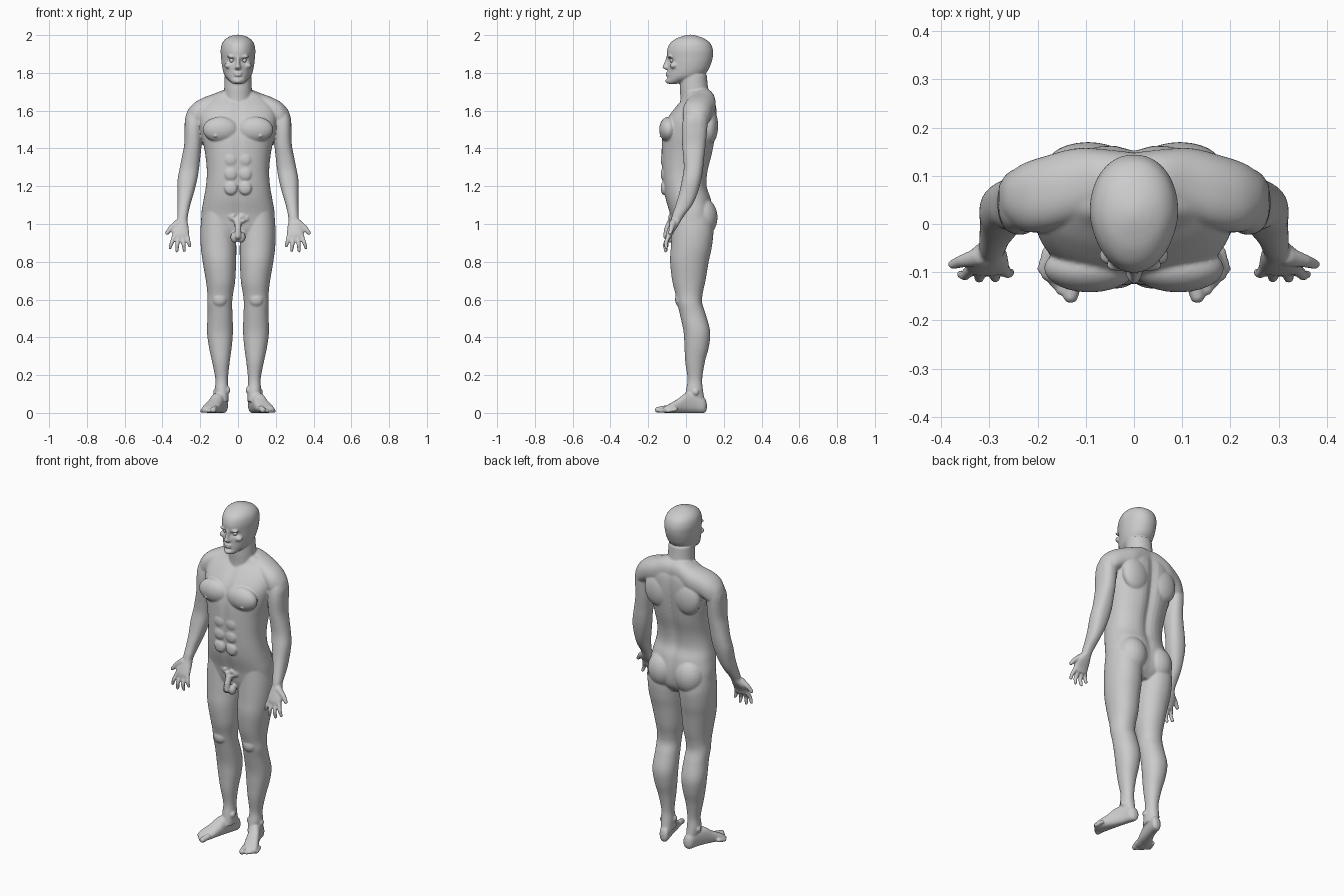
import bpy, bmesh, math, random
from mathutils import Vector, Matrix

random.seed(3)
mid = bmesh.new()    # parts on the centre line
side = bmesh.new()   # parts of one side, mirrored later


def g(d, w):
    return math.exp(-(d / w) ** 2)


def loft(bm, rows, axis='z', n=2.3, mod=None, steps=5, sides=48):
    """Skin rounded cross-sections (t, u0, u1, v0, v1), smoothed along the axis."""
    pts = [rows[0]] + list(rows) + [rows[-1]]
    fine = []
    for i in range(1, len(pts) - 2):
        for k in range(steps):
            s = k / steps
            fine.append([0.5 * (2 * b + (c - a) * s + (2 * a - 5 * b + 4 * c - d) * s * s
                                + (3 * b - a - 3 * c + d) * s ** 3)
                         for a, b, c, d in zip(*pts[i - 1:i + 3])])
    fine.append(rows[-1])
    rings = []
    for t, u0, u1, v0, v1 in fine:
        ring = []
        for k in range(sides):
            a = 2 * math.pi * k / sides
            c, s = math.cos(a), math.sin(a)
            u = (u0 + u1) / 2 + (u1 - u0) / 2 * math.copysign(abs(c) ** (2 / n), c)
            v = (v0 + v1) / 2 + (v1 - v0) / 2 * math.copysign(abs(s) ** (2 / n), s)
            p = Vector({'z': (u, v, t), 'x': (t, u, v), 'y': (u, t, v)}[axis])
            ring.append(bm.verts.new(mod(p) if mod else p))
        rings.append(ring)
    for r, q in zip(rings, rings[1:]):
        for k in range(sides):
            j = (k + 1) % sides
            bm.faces.new((r[k], r[j], q[j], q[k]))
    bm.faces.new(rings[0][::-1])
    bm.faces.new(rings[-1])


def blob(bm, c, r):
    m = Matrix.Translation(c) @ Matrix.Diagonal((*r, 1))
    bmesh.ops.create_uvsphere(bm, u_segments=24, v_segments=16, radius=1, matrix=m)


def limb(bm, pts, radii):
    """Chain of rounded segments, for fingers and toes."""
    for p, r in zip(pts, radii):
        blob(bm, p, (r, r, r))
    for p, q, r1, r2 in zip(pts, pts[1:], radii, radii[1:]):
        p, q = Vector(p), Vector(q)
        m = Matrix.Translation((p + q) / 2) @ (q - p).to_track_quat('Z', 'Y').to_matrix().to_4x4()
        bmesh.ops.create_cone(bm, cap_ends=True, segments=20, radius1=r1, radius2=r2,
                              depth=(q - p).length, matrix=m)


# Torso with spine groove and centre line
def torso_mod(p):
    if p.y > 0:
        p.y -= 0.018 * g(p.x, 0.028) * g(p.z - 1.4, 0.35)
    else:
        p.y += 0.006 * g(p.x, 0.015)
    return p


torso = [(.92, .10, -.05, .10), (.97, .185, -.07, .135), (1.05, .194, -.085, .145),
         (1.13, .182, -.108, .135), (1.2, .17, -.12, .113), (1.28, .165, -.127, .118),
         (1.38, .175, -.13, .143), (1.47, .195, -.126, .158), (1.55, .208, -.104, .165),
         (1.62, .2, -.055, .162), (1.67, .15, -.01, .145), (1.7, .09, .0, .13)]
loft(mid, [(z, -w, w, f, b) for z, w, f, b in torso], n=2.4, mod=torso_mod)

# Neck
loft(mid, [(1.6, -.085, .085, -.035, .135), (1.66, -.076, .076, -.03, .13),
           (1.72, -.073, .073, -.032, .117), (1.79, -.07, .07, -.03, .11)], n=2.1)


# Head with eye sockets
def head_mod(p):
    p.x *= 1 - 0.15 * max(0, (0.02 - p.y) / 0.12)
    if p.y < 0:
        p.y += 0.016 * g(abs(p.x) - .034, .018) * g(p.z - 1.866, .014)
        p.y += 0.006 * g(p.z - 1.774, .008) * g(p.x, .03)
    return p


head = [(1.742, .028, -.096, -.05), (1.755, .046, -.104, .0), (1.78, .069, -.1, .08),
        (1.81, .08, -.097, .115), (1.85, .087, -.097, .133), (1.885, .09, -.1, .142),
        (1.92, .092, -.1, .143), (1.955, .085, -.086, .13), (1.98, .066, -.055, .1),
        (1.995, .038, -.016, .062), (2.002, .01, .012, .034)]
loft(mid, [(z, -w, w, f, b) for z, w, f, b in head], n=2.15, mod=head_mod)

# Nose, lips, chin, brow, cheeks
loft(mid, [(1.816, -.014, .014, -.106, -.07), (1.828, -.018, .018, -.124, -.07),
           (1.836, -.014, .014, -.124, -.07), (1.856, -.01, .01, -.115, -.07),
           (1.89, -.011, .011, -.103, -.07)], n=2, sides=24)
blob(mid, (0, -.096, 1.8), (.022, .011, .006))
blob(mid, (0, -.096, 1.788), (.02, .012, .007))
blob(mid, (0, -.09, 1.757), (.022, .02, .014))
blob(side, (.032, -.085, 1.886), (.027, .014, .008))
blob(side, (.05, -.065, 1.838), (.022, .02, .016))

# Trapezius and shoulder cap
loft(side, [(0, .01, .148, 1.58, 1.72), (.06, .02, .155, 1.57, 1.715), (.12, .0, .157, 1.55, 1.692),
            (.18, -.015, .142, 1.53, 1.67), (.23, -.015, .125, 1.5, 1.642),
            (.265, .01, .1, 1.49, 1.603), (.28, .03, .08, 1.5, 1.56)], 'x')

# Chest, belly, shoulder blade and seat muscles
blob(side, (.092, -.092, 1.5), (.095, .05, .068))
blob(side, (.12, -.135, 1.465), (.007, .007, .007))
for z in (1.19, 1.265, 1.34):
    blob(side, (.038, -.118, z), (.034, .016, .036))
blob(side, (.095, .125, 1.52), (.085, .045, .1))
blob(side, (.088, .085, 1.035), (.088, .082, .105))

# Arm and palm
loft(side, [(1.6, .19, .262, .0, .11), (1.555, .185, .28, -.015, .115), (1.5, .19, .283, -.022, .112),
            (1.42, .193, .285, -.02, .104), (1.35, .2, .298, -.014, .096), (1.29, .207, .31, -.012, .09),
            (1.23, .217, .32, -.022, .08), (1.16, .235, .32, -.037, .06), (1.1, .253, .32, -.055, .033),
            (1.05, .264, .321, -.072, -.005), (1.02, .268, .323, -.08, -.025),
            (.985, .262, .344, -.094, -.045), (.95, .259, .349, -.106, -.068),
            (.93, .262, .346, -.108, -.077), (.92, .275, .333, -.104, -.08)])

# Fingers and thumb
for a, b, c in (((.337, -.092, .938), (.351, -.107, .9), (.36, -.104, .874)),
                ((.315, -.093, .935), (.321, -.112, .89), (.324, -.108, .858)),
                ((.292, -.093, .935), (.288, -.111, .89), (.284, -.106, .86)),
                ((.271, -.09, .942), (.262, -.103, .908), (.256, -.1, .884))):
    limb(side, (a, b, c), (.0125, .0108, .009))
limb(side, ((.318, -.068, 1.005), (.354, -.076, .98), (.376, -.084, .952)), (.02, .014, .0105))

# Leg
loft(side, [(1.06, .02, .19, -.07, .13), (.97, .012, .199, -.075, .145), (.88, .009, .197, -.08, .137),
            (.8, .01, .187, -.084, .12), (.7, .015, .17, -.073, .103), (.63, .026, .162, -.056, .088),
            (.58, .031, .163, -.046, .086), (.52, .029, .161, -.032, .105),
            (.43, .027, .164, -.013, .128), (.35, .033, .154, -.008, .121),
            (.27, .044, .137, -.004, .1), (.18, .053, .12, .008, .086),
            (.12, .05, .122, .0, .09), (.06, .05, .115, -.01, .1)], n=2.15)
blob(side, (.097, -.034, .6), (.038, .024, .038))
blob(side, (.12, .05, .11), (.012, .018, .018))
blob(side, (.053, .03, .12), (.012, .018, .018))


# Foot and toes, turned outward
def turn_out(p):
    return Vector((p[0] + (0.1 - p[1]) * 0.27, p[1], p[2]))


loft(side, [(.11, .068, .09, .02, .05), (.097, .052, .106, .0, .08), (.05, .047, .11, 0, .105),
            (0, .046, .118, 0, .105), (-.04, .046, .128, 0, .076), (-.08, .048, .138, 0, .052),
            (-.11, .051, .135, 0, .035), (-.122, .06, .115, .003, .027)], 'y', 2.4, turn_out)
toes = [(.064, -.149, .016)] + [(.072 + .0165 * i, -.152 + .0145 * i, .0105) for i in range(1, 5)]
for x, y, r in toes:
    limb(side, [turn_out((x, y + .04, r + .008)), turn_out((x, y, r))], (r, r))

# Groin anatomy and short hair patch
limb(mid, ((0, -.082, 1.01), (0, -.1, .97), (0, -.105, .935)), (.018, .017, .016))
blob(side, (.017, -.08, .93), (.023, .024, .03))
for i in range(34):
    x = random.uniform(-.065, .065)
    z = 1.045 - random.uniform(0, .045) * (1 - abs(x) / .09)
    blob(mid, (x, -.083 + x * x * 4, z), (.011, .012, .009))

# Mirror the side parts and fuse everything into one smooth skin
mesh = bpy.data.meshes.new("side")
side.to_mesh(mesh)
mid.from_mesh(mesh)
mesh.transform(Matrix.Diagonal((-1, 1, 1, 1)))
mesh.flip_normals()
mid.from_mesh(mesh)
bpy.data.meshes.remove(mesh)
skin = bpy.data.meshes.new("body")
bmesh.ops.triangulate(mid, faces=[f for f in mid.faces if len(f.verts) > 4])
mid.to_mesh(skin)
body = bpy.data.objects.new("body", skin)
bpy.context.collection.objects.link(body)
fuse = body.modifiers.new("fuse", 'REMESH')
fuse.mode = 'VOXEL'
fuse.voxel_size = 0.005
fuse.use_smooth_shade = True
soft = body.modifiers.new("soften", 'SMOOTH')
soft.factor = 0.5
soft.iterations = 5

# Eyes
for s, name in ((-1, "eye_left"), (1, "eye_right")):
    bpy.ops.mesh.primitive_uv_sphere_add(segments=24, ring_count=16, radius=.0125,
                                         location=(s * .032, -.073, 1.866))
    eye = bpy.context.object
    eye.name = name
    bpy.ops.object.shade_smooth()
